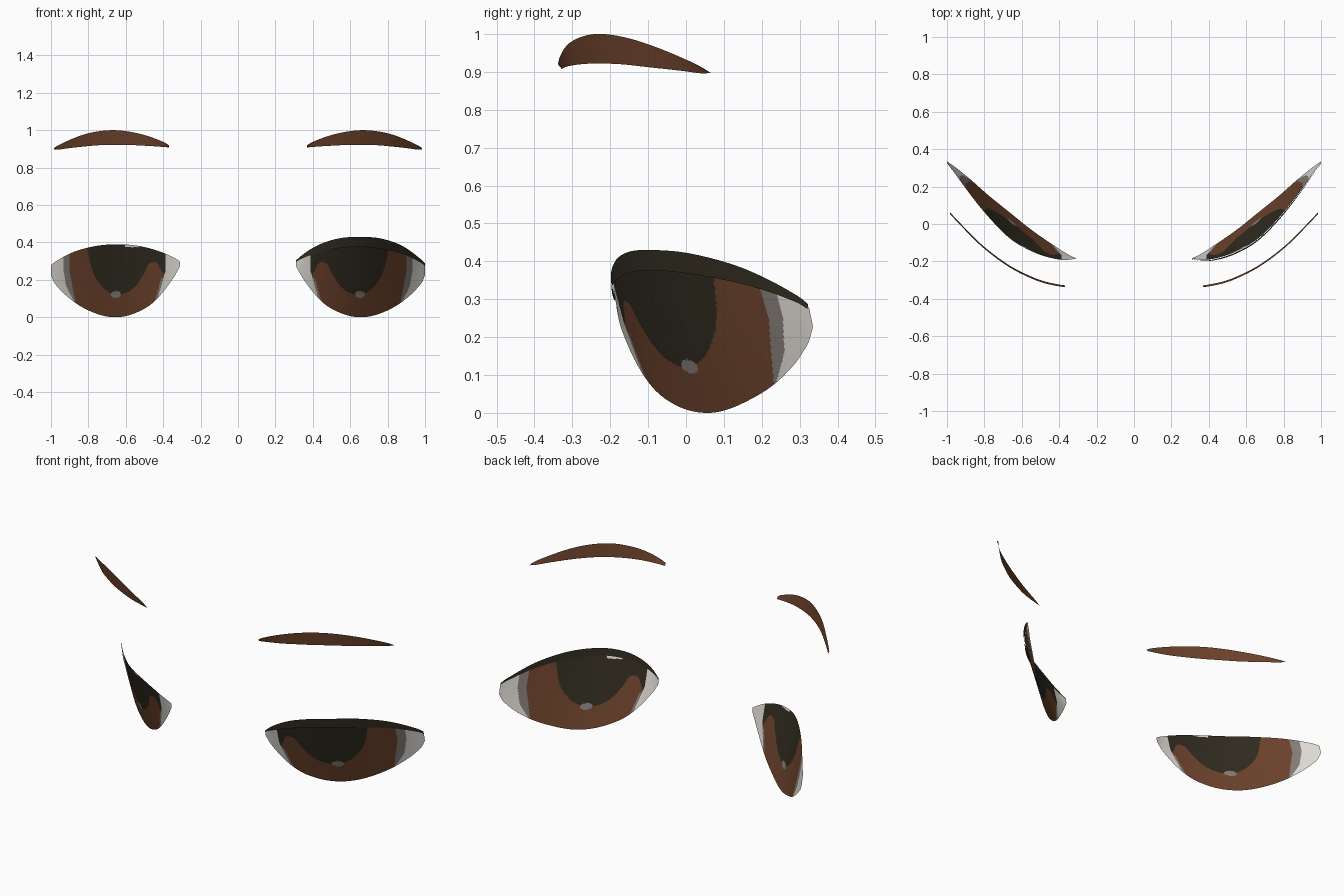
import bpy
import bmesh
import math

cube = bpy.data.objects.get("Cube")
if cube:
    bpy.data.objects.remove(cube, do_unlink=True)


def make_material(name, color):
    mat = bpy.data.materials.new(name)
    mat.use_nodes = True
    mat.diffuse_color = (*color, 1)
    bsdf = mat.node_tree.nodes["Principled BSDF"]
    bsdf.inputs["Base Color"].default_value = (*color, 1)
    bsdf.inputs["Roughness"].default_value = 0.8
    return mat


BROWN, DARK, WHITE, GRAY = range(4)
MATERIALS = [
    make_material("warm brown", (0.148, 0.054, 0.024)),
    make_material("near black", (0.029, 0.024, 0.014)),
    make_material("eye white", (0.73, 0.70, 0.65)),
    make_material("shadow gray", (0.23, 0.20, 0.18)),
]


def curve_at(keys, x, col):
    """Smooth curve through the keyed rows, read at x."""
    last = len(keys) - 1
    i = 0
    while i < last - 1 and x > keys[i + 1][0]:
        i += 1

    def secant(k):
        return (keys[k + 1][col] - keys[k][col]) / (keys[k + 1][0] - keys[k][0])

    def slope(k):
        if k == 0 or k == last:
            return secant(min(k, last - 1))
        before = keys[k][0] - keys[k - 1][0]
        after = keys[k + 1][0] - keys[k][0]
        return (secant(k - 1) * after + secant(k) * before) / (before + after)

    p, q = keys[i], keys[i + 1]
    w = q[0] - p[0]
    t = (x - p[0]) / w
    s = 1 - t
    return (p[col] * s * s * (1 + 2 * t) + q[col] * t * t * (1 + 2 * s)
            + w * s * t * (slope(i) * s - slope(i + 1) * t))


def loft(name, keys, side, columns, rows, rule):
    """Curved sheet between an upper and a lower edge, on one side of the face."""
    bm = bmesh.new()
    start, end = keys[0][0], keys[-1][0]
    grid = []
    for c in range(columns + 1):
        # columns gather towards the corners, where the outline turns fastest
        f = c / columns
        f = 0.5 * f + 0.25 * (1 - math.cos(math.pi * f))
        x = start + (end - start) * f
        yt, zt, yb, zb = [curve_at(keys, x, k) for k in range(1, 5)]
        line = []
        for r in range(rows + 1):
            t = r / rows
            line.append(bm.verts.new((side * x, yt + (yb - yt) * t, zt + (zb - zt) * t)))
        grid.append(line)
    for a, b in zip(grid, grid[1:]):
        for r in range(rows):
            corners = [a[r], a[r + 1], b[r + 1], b[r]]
            if side < 0:
                corners.reverse()
            face = bm.faces.new(corners)
            face.smooth = True
            mid = face.calc_center_median()
            face.material_index = rule(abs(mid.x), mid.z)
    mesh = bpy.data.meshes.new(name)
    bm.to_mesh(mesh)
    bm.free()
    for mat in MATERIALS:
        mesh.materials.append(mat)
    obj = bpy.data.objects.new(name, mesh)
    bpy.context.collection.objects.link(obj)


# Rows: x, upper y, upper z, lower y, lower z
EYE = [
    (0.31, -0.185, 0.298, -0.183, 0.275),
    (0.325, -0.188, 0.308, -0.177, 0.245),
    (0.37, -0.192, 0.332, -0.152, 0.175),
    (0.45, -0.18, 0.362, -0.1, 0.082),
    (0.55, -0.145, 0.384, -0.03, 0.022),
    (0.66, -0.08, 0.39, 0.058, 0),
    (0.78, 0.04, 0.377, 0.155, 0.028),
    (0.9, 0.19, 0.34, 0.26, 0.1),
    (0.96, 0.273, 0.307, 0.307, 0.158),
    (0.99, 0.312, 0.287, 0.328, 0.2),
    (1, 0.325, 0.277, 0.335, 0.228),
]

# Rows: x, y, upper z, lower z
BROW = [
    (0.37, -0.333, 0.92, 0.908),
    (0.385, -0.331, 0.93, 0.909),
    (0.42, -0.325, 0.946, 0.912),
    (0.5, -0.305, 0.974, 0.917),
    (0.58, -0.272, 0.992, 0.921),
    (0.66, -0.23, 1, 0.922),
    (0.74, -0.175, 0.995, 0.92),
    (0.82, -0.11, 0.978, 0.913),
    (0.92, -0.01, 0.939, 0.902),
    (0.97, 0.043, 0.914, 0.896),
    (0.985, 0.06, 0.904, 0.897),
]

# Lower border of the dark pupil and its upper shadow: x, z
PUPIL = [
    (0.38, 0.2), (0.41, 0.25), (0.43, 0.287), (0.455, 0.295), (0.48, 0.28),
    (0.5, 0.24), (0.54, 0.175), (0.6, 0.13), (0.65, 0.12), (0.7, 0.14),
    (0.74, 0.18), (0.785, 0.27), (0.81, 0.38),
]

# Height of the upper lid above the eye edge: x, height
LID_HEIGHT = [(0.31, 0.006), (0.4, 0.026), (0.66, 0.04), (0.85, 0.036), (1, 0.01)]


def eye_color(x, z):
    # small glints
    if math.hypot((x - 0.653) / 0.026, (z - 0.123) / 0.018) < 1:
        return GRAY
    if abs(x - 0.565) < 0.038 and z > 0.375:
        return WHITE
    # whites at both corners, each with a shaded rim
    inner = 0.387 + max(0, 0.25 - z) * 0.28
    outer = 0.902 - max(0, 0.25 - z) * 0.2
    rim = 0.032 * min(1, max(0, (z - 0.06) / 0.1))
    if x < inner or x > outer + rim:
        return WHITE
    if x > outer or (x < inner + 0.012 and z < 0.21):
        return GRAY
    if x < 0.81 and z > curve_at(PUPIL, x, 1):
        return DARK
    return BROWN


# Eyes and brows, the brows leaning slightly forward at the top
brow_rows = [(x, y - 0.005, zt, y + 0.005, zb) for x, y, zt, zb in BROW]
for side, label in ((1, "left"), (-1, "right")):
    loft(label + "_eye", EYE, side, 190, 90, eye_color)
    loft(label + "_eyebrow", brow_rows, side, 48, 6, lambda x, z: BROWN)

# Upper lid, on the left eye only
lid = []
for x, yt, zt, yb, zb in EYE:
    rise = curve_at(LID_HEIGHT, x, 1)
    lid.append((x, yt - 0.3 * rise, zt + rise, yt - 0.004, zt - 0.35 * rise))
loft("left_upper_lid", lid, 1, 64, 4, lambda x, z: DARK)
